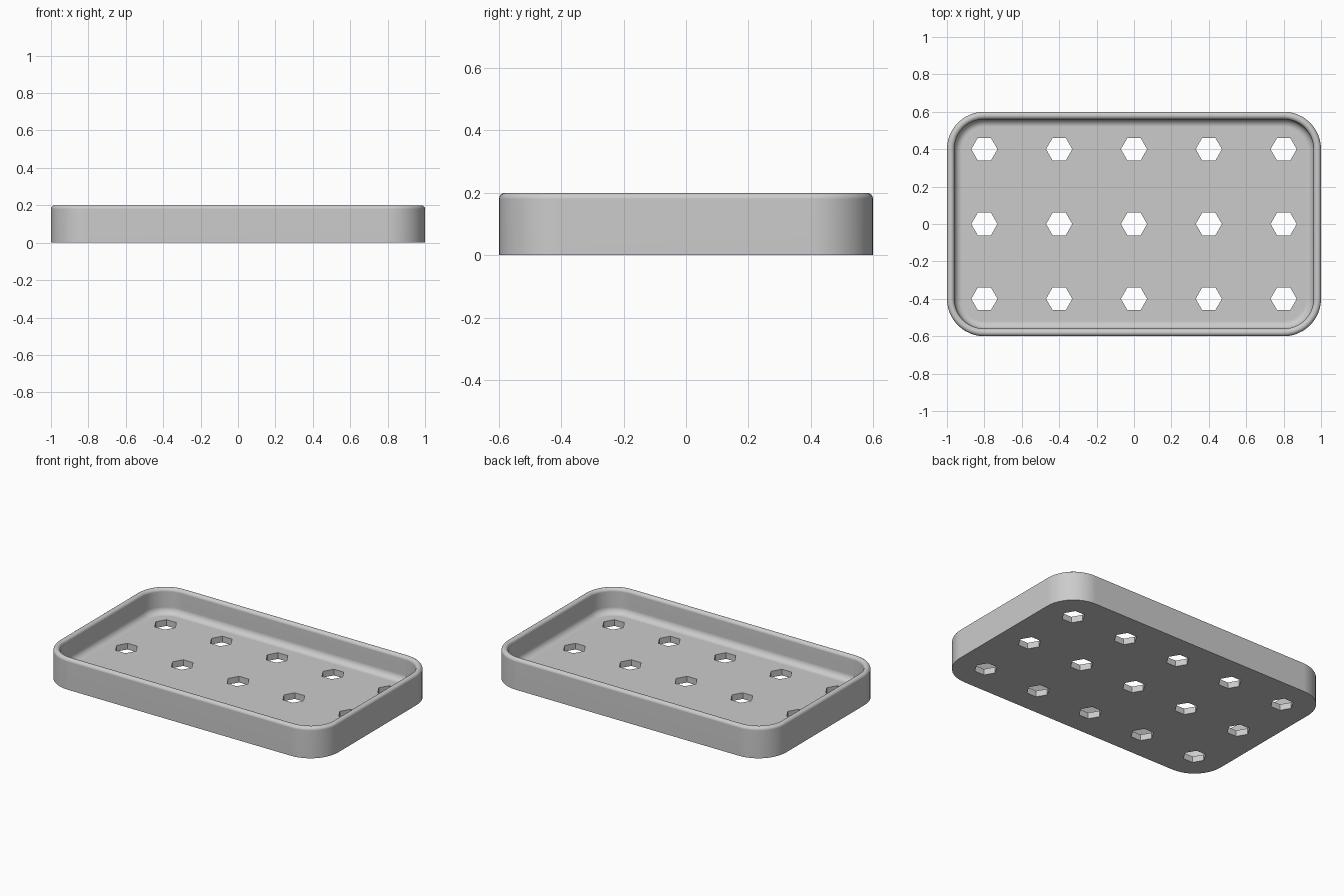
import bpy, bmesh
from math import pi, sin, cos

cube = bpy.data.objects.get("Cube")
if cube:
    bpy.data.objects.remove(cube, do_unlink=True)

HALF_X, HALF_Y, HEIGHT = 1.0, 0.6, 0.2
CORNER, WALL, FLOOR, FILLET = 0.2, 0.04, 0.04, 0.04
RIM = WALL / 2
STEPS = 12

grey = bpy.data.materials.new("light_grey")
grey.use_nodes = True
colour = (0.6, 0.6, 0.6, 1)
grey.diffuse_color = colour
grey.node_tree.nodes["Principled BSDF"].inputs["Base Color"].default_value = colour


def ring(bm, inset, z):
    """Rounded rectangle of vertices, moved inwards by inset."""
    radius = CORNER - inset
    verts = []
    for i, (sx, sy) in enumerate([(1, 1), (-1, 1), (-1, -1), (1, -1)]):
        cx, cy = sx * (HALF_X - CORNER), sy * (HALF_Y - CORNER)
        for k in range(STEPS + 1):
            a = (i + k / STEPS) * pi / 2
            verts.append(bm.verts.new((cx + radius * cos(a), cy + radius * sin(a), z)))
    return verts


def add_object(name, bm):
    mesh = bpy.data.meshes.new(name)
    bmesh.ops.recalc_face_normals(bm, faces=bm.faces)
    bm.to_mesh(mesh)
    bm.free()
    mesh.materials.append(grey)
    obj = bpy.data.objects.new(name, mesh)
    bpy.context.collection.objects.link(obj)
    return obj


# Wall section: outer foot, half-round rim, inner fillet down to the floor
profile = [(0, 0)]
for k in range(9):
    a = pi * k / 8
    profile.append((RIM - RIM * cos(a), HEIGHT - RIM + RIM * sin(a)))
for k in range(7):
    a = pi / 2 * k / 6
    profile.append((WALL + FILLET * (1 - cos(a)), FLOOR + FILLET * (1 - sin(a))))

bm = bmesh.new()
rings = [ring(bm, inset, z) for inset, z in profile]
for lower, upper in zip(rings, rings[1:]):
    n = len(lower)
    for i in range(n):
        j = (i + 1) % n
        bm.faces.new((lower[i], lower[j], upper[j], upper[i]))
bm.faces.new(rings[0])
bm.faces.new(rings[-1])
tray = add_object("tray", bm)

# Hexagonal drain holes, five by three
bm = bmesh.new()
for ix in range(-2, 3):
    for iy in range(-1, 2):
        made = bmesh.ops.create_cone(bm, cap_ends=True, segments=6,
                                     radius1=0.07, radius2=0.07, depth=0.2)
        corners = made["verts"]
        for v in corners:
            v.co.x, v.co.y = v.co.y, v.co.x
        # Points of each hexagon face left and right
        if max(v.co.x for v in corners) < 0.069:
            for v in corners:
                v.co.x, v.co.y = v.co.y, v.co.x
        bmesh.ops.translate(bm, verts=corners, vec=(ix * 0.4, iy * 0.4, 0))
cutter = add_object("hole_cutter", bm)
cutter.hide_render = True

cut = tray.modifiers.new("drain_holes", "BOOLEAN")
cut.operation, cut.solver, cut.object = "DIFFERENCE", "EXACT", cutter

bpy.ops.object.select_all(action="DESELECT")
tray.select_set(True)
bpy.context.view_layer.objects.active = tray
bpy.ops.object.modifier_apply(modifier=cut.name)
bpy.data.objects.remove(cutter, do_unlink=True)

# Smooth curves, crisp edges and flat large faces
bpy.ops.object.shade_smooth_by_angle(angle=pi / 6)
weighted = tray.modifiers.new("weighted_normals", "WEIGHTED_NORMAL")
weighted.keep_sharp = True
